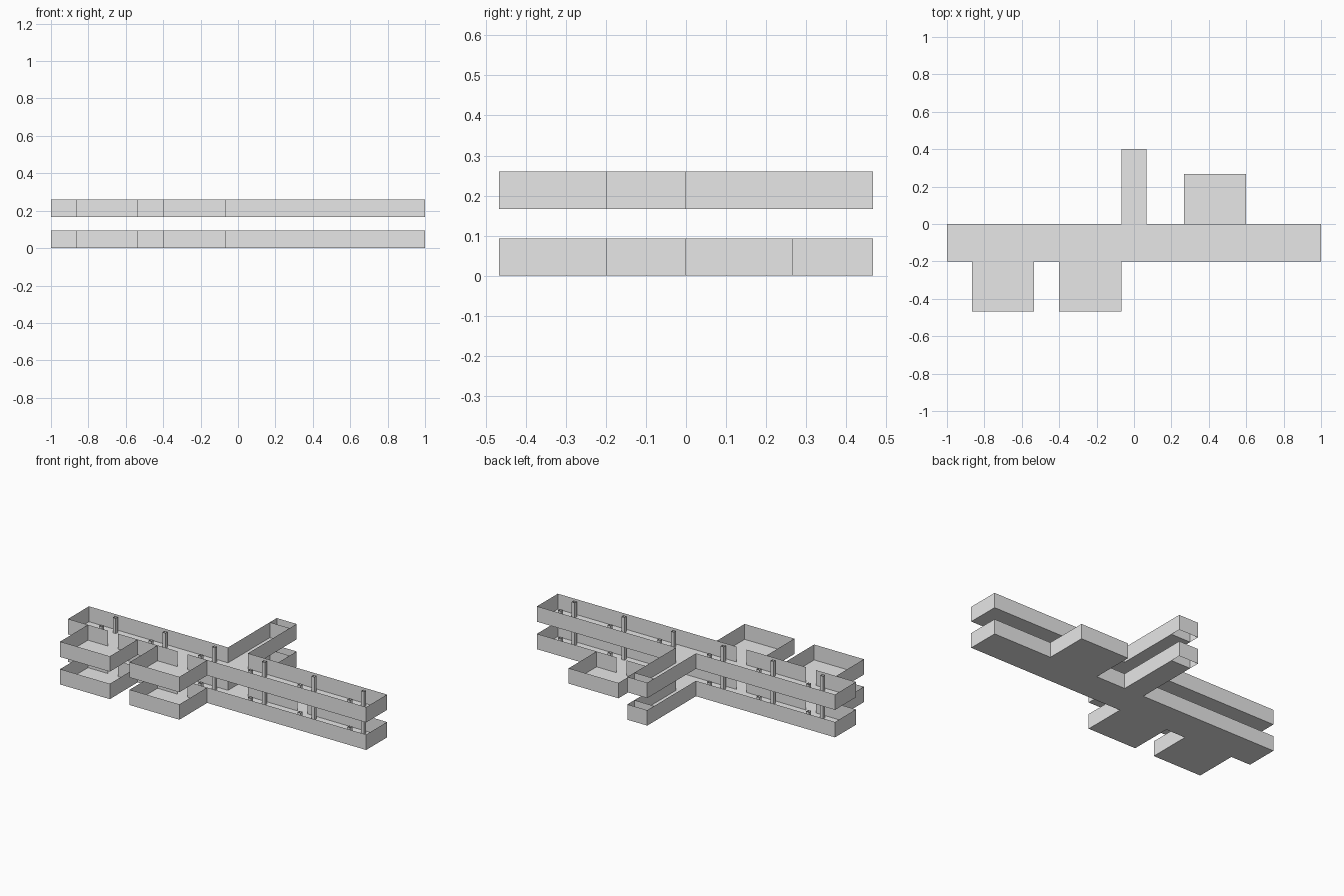
import bpy
import bmesh

U = 1 / 15            # plan module
WALL_H = 0.0933       # wall height
STOREY = 0.1667       # floor to floor

cube = bpy.data.objects.get("Cube")
if cube:
    bpy.data.objects.remove(cube, do_unlink=True)

grey = bpy.data.materials.new("light_grey")
grey.use_nodes = True
colour = (0.8, 0.8, 0.8, 1)
grey.diffuse_color = colour
grey.node_tree.nodes["Principled BSDF"].inputs["Base Color"].default_value = colour


def quad(bm, points):
    bm.faces.new([bm.verts.new(p) for p in points])


def finish(bm, name):
    bmesh.ops.remove_doubles(bm, verts=bm.verts, dist=0.0001)
    mesh = bpy.data.meshes.new(name)
    bm.to_mesh(mesh)
    bm.free()
    mesh.materials.append(grey)
    bpy.context.collection.objects.link(bpy.data.objects.new(name, mesh))


def floor(name, rects, z):
    """Thin floor made of plan rectangles (x0, y0, x1, y1) in modules."""
    bm = bmesh.new()
    for x0, y0, x1, y1 in rects:
        quad(bm, [(x * U, y * U, z) for x, y in
                  ((x0, y0), (x1, y0), (x1, y1), (x0, y1))])
    finish(bm, name)


def walls(name, paths, z):
    """Thin upright walls that follow plan paths in modules."""
    bm = bmesh.new()
    for path in paths:
        for (ax, ay), (bx, by) in zip(path, path[1:]):
            a, b = (ax * U, ay * U), (bx * U, by * U)
            quad(bm, [(*a, z), (*b, z), (*b, z + WALL_H), (*a, z + WALL_H)])
    finish(bm, name)


def pillars(name, z):
    """Two rows of hollow square pillars along the corridor."""
    bm = bmesh.new()
    h = 0.01
    for i in range(6):
        cx = (-12 + 5 * i) * U
        for cy in (-0.5 * U, -2.5 * U):
            ring = [(cx - h, cy - h), (cx + h, cy - h),
                    (cx + h, cy + h), (cx - h, cy + h)]
            for a, b in zip(ring, ring[1:] + ring[:1]):
                quad(bm, [(*a, z), (*b, z), (*b, z + WALL_H), (*a, z + WALL_H)])
    finish(bm, name)


def room(name, x, y_in, y_out, z):
    """Side room five modules wide, open to the corridor by a doorway."""
    floor(name + "_floor", [(x, min(y_in, y_out), x + 5, max(y_in, y_out))], z)
    walls(name + "_walls", [[(x, y_in), (x, y_out), (x + 5, y_out), (x + 5, y_in)]], z)


for level, z in (("lower", 0), ("upper", STOREY)):
    # Main corridor, with gaps in its long walls for doorways
    floor(level + "_corridor_floor", [(-15, -3, 15, 0)], z)
    front = [[(-15, 0), (-15, -3), (-11, -3)], [(-10, -3), (-4, -3)],
             [(-3, -3), (15, -3), (15, 0)]]
    back = [[(-15, 0), (-1, 0)]]
    if level == "lower":
        back += [[(1, 0), (6, 0)], [(7, 0), (15, 0)]]
        room("lower_back_room", 4, 0, 4, z)
    else:
        back += [[(1, 0), (15, 0)]]
    walls(level + "_corridor_walls", front + back, z)
    pillars(level + "_pillars", z)

    # Front rooms
    room(level + "_front_right_room", -13, -3, -7, z)
    room(level + "_front_left_room", -6, -3, -7, z)

    # Back passage ending in an open shaft
    floor(level + "_passage_floor", [(-1, 0, 1, 6)], z)
    walls(level + "_passage_walls", [[(-1, 0), (-1, 6)], [(1, 0), (1, 6)]], z)
    walls(level + "_shaft_walls", [[(-1, 6), (-1, 7), (1, 7), (1, 6), (-1, 6)]], z)
